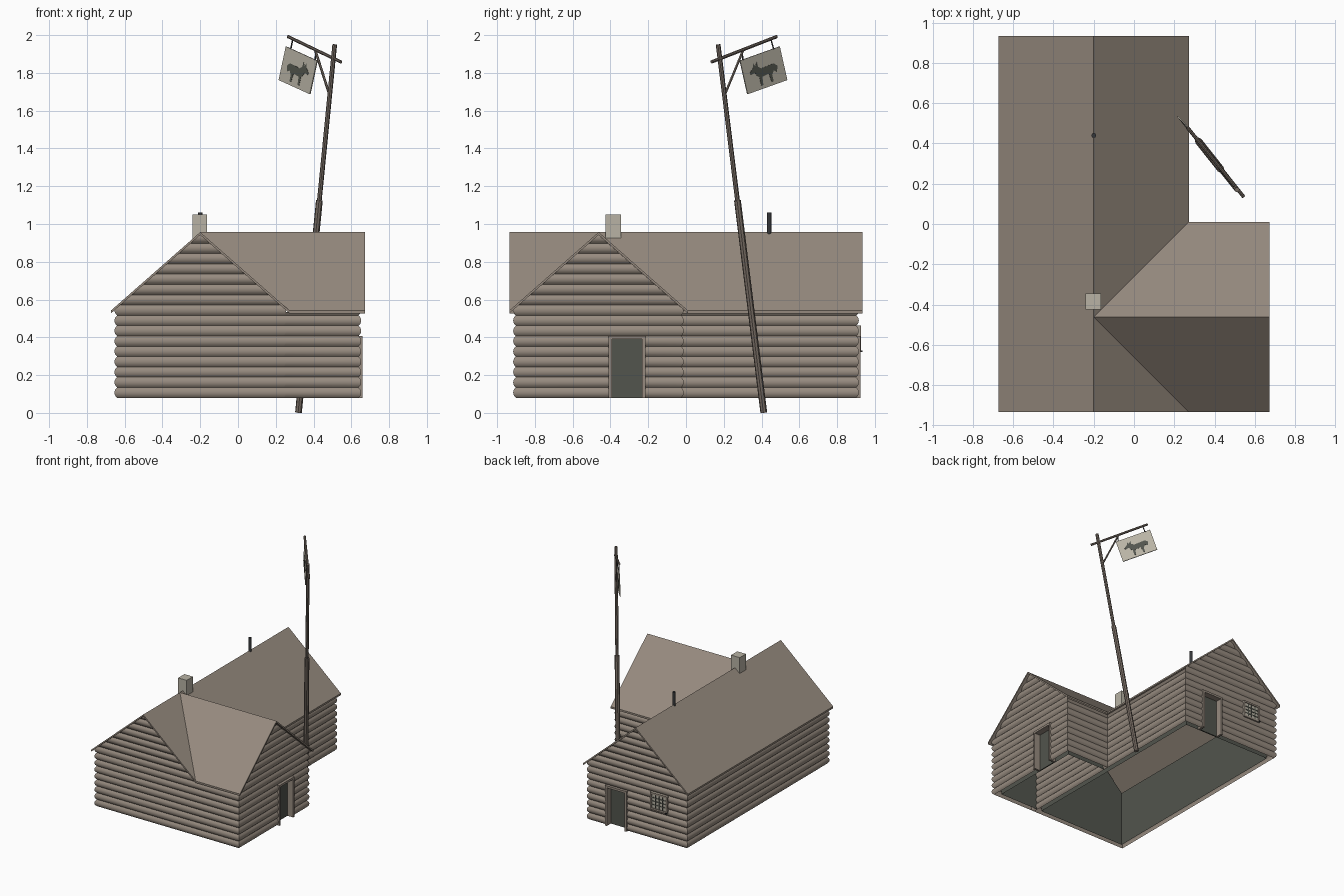
import bpy, bmesh, math
from mathutils import Vector, Matrix

if "Cube" in bpy.data.objects:
    bpy.data.objects.remove(bpy.data.objects["Cube"])


def material(name, r, g, b):
    m = bpy.data.materials.new(name)
    m.use_nodes = True
    m.diffuse_color = (r, g, b, 1)
    m.node_tree.nodes["Principled BSDF"].inputs["Base Color"].default_value = (r, g, b, 1)
    return m


LOG = material("log brown", .31, .26, .215)
ROOF = material("roof brown", .305, .255, .21)
DARK = material("dark grey green", .085, .09, .075)
PALE = material("pale stone", .48, .45, .375)
POLE = material("weathered pole", .19, .155, .13)
IRON = material("black iron", .035, .037, .04)


def finish(name, bm, mat, smooth=False):
    mesh = bpy.data.meshes.new(name)
    bm.to_mesh(mesh)
    bm.free()
    mesh.materials.append(mat)
    ob = bpy.data.objects.new(name, mesh)
    bpy.context.collection.objects.link(ob)
    if smooth:
        bpy.ops.object.select_all(action='DESELECT')
        ob.select_set(True)
        bpy.context.view_layer.objects.active = ob
        bpy.ops.object.shade_smooth_by_angle(angle=math.radians(40))
    return ob


def prism(name, pts, offset, mat):
    """Solid made by sweeping a flat outline along an offset."""
    bm = bmesh.new()
    off = Vector(offset)
    face = bm.faces.new([bm.verts.new(p) for p in pts])
    res = bmesh.ops.extrude_face_region(bm, geom=[face])
    bmesh.ops.translate(bm, vec=off, verts=[v for v in res["geom"] if isinstance(v, bmesh.types.BMVert)])
    bmesh.ops.recalc_face_normals(bm, faces=bm.faces)
    return finish(name, bm, mat)


def box(name, lo, hi, mat, frame=Matrix()):
    bm = bmesh.new()
    lo, hi = Vector(lo), Vector(hi)
    place = Matrix.Translation((lo + hi) / 2) @ Matrix.Diagonal((*(hi - lo), 1))
    bmesh.ops.create_cube(bm, size=1, matrix=frame @ place)
    return finish(name, bm, mat)


def rod(name, a, b, r, mat, sides=8):
    a, b = Vector(a), Vector(b)
    bm = bmesh.new()
    turn = (b - a).to_track_quat('Z', 'Y').to_matrix().to_4x4()
    bmesh.ops.create_cone(bm, cap_ends=True, segments=sides, radius1=r, radius2=r,
                          depth=(b - a).length, matrix=Matrix.Translation((a + b) / 2) @ turn)
    return finish(name, bm, mat, True)


# Shared building sizes
BASE, ROW, EAVE, RIDGE, PITCH = .08, .0545, .535, .957, .878
THICK, BULGE, SEG = .015, .014, 6
DOOR_TOP = BASE + 6 * ROW


def log_wall(name, p, q, gable=False, door=None, mitre=(1, 1)):
    """Stacked half-round logs from p to q; outside is on the right hand."""
    p, q = Vector((*p, 0)), Vector((*q, 0))
    length = (q - p).length
    d = (q - p) / length
    n = Vector((d.y, -d.x, 0))
    top = RIDGE - THICK if gable else EAVE
    levels = []
    for i in range(17 * SEG):
        z = BASE + i * ROW / SEG
        levels.append((min(z, top), BULGE * math.sin(math.pi * (i % SEG) / SEG) ** .7))
        if z >= top:
            break
    bm = bmesh.new()

    def columns(z, b, split):
        lo, hi = -b * mitre[0], length + b * mitre[1]
        if gable:
            half = max((top - z) / PITCH, 0)
            lo, hi = max(lo, length / 2 - half), min(hi, length / 2 + half)
        us = [lo, *door, hi] if split else [lo, hi]
        return [bm.verts.new(p + d * u + n * b + Vector((0, 0, z))) for u in us]

    for (z0, b0), (z1, b1) in zip(levels, levels[1:]):
        split = door is not None and z1 < DOOR_TOP + .001
        low, high = columns(z0, b0, split), columns(z1, b1, split)
        for k in range(len(low) - 1):
            if not (split and k == 1):
                bm.faces.new((low[k], low[k + 1], high[k + 1], high[k]))
    bmesh.ops.remove_doubles(bm, verts=bm.verts, dist=.0001)
    finish(name, bm, LOG, True)


def inner_wall(name, p, q, gable=False):
    """Plain dark lining behind a log wall."""
    (x0, y0), (x1, y1) = p, q
    pts = [(x0, y0, BASE), (x1, y1, BASE), (x1, y1, EAVE), (x0, y0, EAVE)]
    if gable:
        pts.insert(3, ((x0 + x1) / 2, (y0 + y1) / 2, RIDGE - .03))
    bm = bmesh.new()
    bm.faces.new([bm.verts.new(v) for v in pts])
    finish(name, bm, DARK)


# Log walls of the main house and the side wing
W, E, S, N = -.64, .24, -.901, .901
WE, WN = .638, -.026
log_wall("main_front_wall", (W, S), (E, S), gable=True)
log_wall("main_left_wall", (E, S), (E, N))
log_wall("main_back_wall", (E, N), (W, N), gable=True, door=(E - .085, E + .11))
log_wall("main_right_wall", (W, N), (W, S))
log_wall("wing_front_wall", (E, S), (WE, S), mitre=(0, 1))
log_wall("wing_gable_wall", (WE, S), (WE, WN), gable=True, door=(-.41 - S, -.215 - S))
log_wall("wing_back_wall", (WE, WN), (E, WN), mitre=(1, 0))

# Dark linings inside
g = .04
inner_wall("main_front_lining", (W + g, S + g), (E - g, S + g), True)
inner_wall("main_left_lining", (E - g, S + g), (E - g, N - g))
inner_wall("main_back_lining", (E - g, N - g), (W + g, N - g), True)
inner_wall("main_right_lining", (W + g, N - g), (W + g, S + g))
inner_wall("wing_front_lining", (E, S + g), (WE - g, S + g))
inner_wall("wing_gable_lining", (WE - g, S + g), (WE - g, WN - g), True)
inner_wall("wing_back_lining", (WE - g, WN - g), (E, WN - g))

# Roof slabs
RX, RY, RUN = -.2, -.4625, .4725
LOW = RIDGE - RUN * PITCH
END = .935
for side, word in ((-1, "right"), (1, "left")):
    x = RX + side * RUN
    prism("main_roof_" + word, [(RX, -END, RIDGE), (RX, END, RIDGE), (x, END, LOW), (x, -END, LOW)],
          (0, 0, -THICK), ROOF)
for side, word in ((-1, "front"), (1, "back")):
    y = RY + side * RUN
    prism("wing_roof_" + word, [(RX, RY, RIDGE), (.672, RY, RIDGE), (.672, y, LOW), (RX + RUN, y, LOW)],
          (0, 0, -THICK), ROOF)


# Doors: jambs, header and recessed panel
def door(name, x, y, angle):
    f = Matrix.Translation((x, y, 0)) @ Matrix.Rotation(math.radians(angle), 4, 'Z')
    w, t, out = .0975, .017, -.022
    for s, word in ((-1, "a"), (1, "b")):
        a, b = sorted((s * w, s * (w - t)))
        box(name + "_jamb_" + word, (a, out, BASE), (b, .038, DOOR_TOP), LOG, f)
    box(name + "_header", (t - w, out, DOOR_TOP - t), (w - t, .038, DOOR_TOP), LOG, f)
    box(name + "_panel", (t - w, .03, BASE), (w - t, .038, DOOR_TOP - t), DARK, f)


door("wing_door", WE, -.3125, 90)
door("back_door", -.0125, N, 180)

# Latticed back window
f = Matrix.Translation((-.4, N, .393)) @ Matrix.Rotation(math.pi, 4, 'Z')
ww, wh, t = .078, .07, .014
box("window_pane", (-ww, -.018, -wh), (ww, -.012, wh), PALE, f)
for s in (-1, 1):
    a, b = sorted((s * ww, s * (ww - t)))
    box("window_side", (a, -.025, -wh), (b, 0, wh), LOG, f)
    a, b = sorted((s * wh, s * (wh - t)))
    box("window_rail", (t - ww, -.025, a), (ww - t, 0, b), LOG, f)
for k in (-1, 0, 1):
    box("window_upright_bar", (k * .032 - .004, -.021, t - wh), (k * .032 + .004, -.017, wh - t), DARK, f)
    box("window_cross_bar", (t - ww, -.021, k * .028 - .004), (ww - t, -.017, k * .028 + .004), DARK, f)
box("window_latch", (.066, -.034, -.07), (.076, -.02, -.062), IRON, f)

# Chimney and stove pipe
box("chimney", (-.242, -.425, .92), (-.165, -.345, 1.05), PALE)
rod("stove_pipe", (-.2, .44, .93), (-.2, .44, 1.06), .012, IRON, 10)


# Leaning sign post
def on_post(z):
    return Vector((.32 + .0985 * z, .412 - .124 * z, z))


bar_out, bar_in = Vector((.265, .48, 1.992)), Vector((.545, .135, 1.858))
rod("post_lower", on_post(.002), on_post(1.125), .018, POLE)
rod("post_upper", on_post(1.1), on_post(1.95), .0125, POLE)
rod("post_crossbar", bar_out, bar_in, .009, POLE)
rod("post_brace", on_post(1.68), bar_out.lerp(bar_in, .51), .007, POLE, 6)

# Hanging board with a dark animal shape showing on both sides
A, B, D = Vector((.255, .495, 1.94)), Vector((.42, .285, 1.865)), Vector((.217, .535, 1.762))
across, down = B - A, D - A
normal = across.cross(down).normalized()


def on_board(u, v, lift):
    return A + across * u + down * v + normal * lift


prism("sign_board", [on_board(u, v, -.003) for u, v in ((0, 0), (1, 0), (1, 1), (0, 1))], normal * .006, PALE)
animal = [(.24, .40), (.55, .42), (.62, .34), (.62, .2), (.68, .3), (.72, .2), (.74, .32), (.84, .44),
          (.82, .5), (.72, .48), (.68, .6), (.64, .64), (.64, .9), (.59, .9), (.57, .66), (.4, .64),
          (.38, .9), (.33, .9), (.33, .7), (.27, .6), (.2, .66), (.16, .5)]
prism("sign_animal", [on_board(u, v, -.0045) for u, v in animal], normal * .009, DARK)
for u, s in ((.15, .09), (.93, .53)):
    rod("sign_hanger", on_board(u, .02, 0), bar_out.lerp(bar_in, s), .004, IRON, 6)
